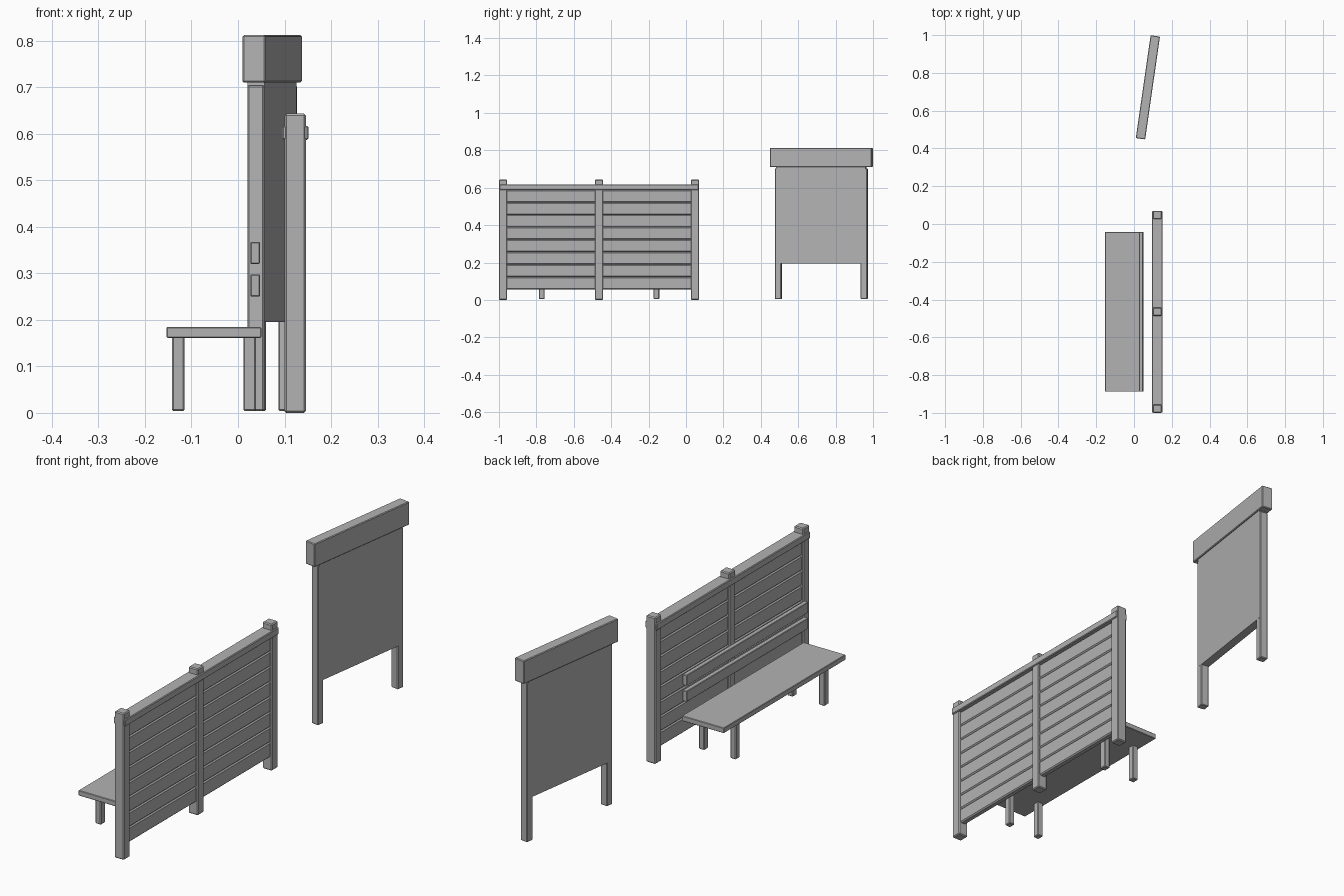
import bpy
import math
from mathutils import Matrix, Vector

if "Cube" in bpy.data.objects:
    bpy.data.objects.remove(bpy.data.objects["Cube"], do_unlink=True)

grey = bpy.data.materials.new("plain grey")
grey.use_nodes = True
grey.diffuse_color = (0.45, 0.45, 0.45, 1)
grey.node_tree.nodes["Principled BSDF"].inputs["Base Color"].default_value = grey.diffuse_color


def box(name, size, centre, bevel=0.002, place=Matrix.Identity(4)):
    """Box with lightly chamfered edges, optionally moved into a parent frame."""
    bpy.ops.mesh.primitive_cube_add(size=1)
    obj = bpy.context.object
    obj.name = name
    obj.data.transform(Matrix.Translation(Vector(centre)) @ Matrix.Diagonal((*size, 1)))
    obj.matrix_world = place
    obj.data.materials.append(grey)
    if bevel:
        mod = obj.modifiers.new("chamfer", "BEVEL")
        mod.width = bevel
        mod.segments = 1
    return obj


# Fence: three posts, a top rail and two bays of horizontal planks
mid_y = -0.465
fence_x = 0.123
half_span = 0.513
post_w = 0.044
for side, label in ((-1, "front"), (0, "middle"), (1, "back")):
    box(f"fence_post_{label}", (0.046, post_w, 0.643),
        (fence_x, mid_y + side * half_span, 0.3215), 0.004)
box("fence_top_rail", (0.057, 1.066, 0.03), (fence_x, mid_y, 0.602), 0.003)

planks = 8
bottom, top = 0.057, 0.588
plank_h = (top - bottom) / planks
for side, label in ((-1, "front"), (1, "back")):
    for i in range(planks):
        box(f"fence_plank_{label}_{i + 1}", (0.028, half_span - post_w + 0.01, plank_h),
            (fence_x, mid_y + side * half_span / 2, bottom + plank_h * (i + 0.5)), 0.005)

# Bench: seat board, four legs and two floating back slats
box("bench_seat", (0.204, 0.845, 0.023), (-0.052, mid_y, 0.173), 0.002)
for x, across in ((-0.1285, "outer"), (0.025, "inner")):
    for side, along in ((-1, "front"), (1, "back")):
        box(f"bench_leg_{across}_{along}", (0.027, 0.03, 0.16),
            (x, mid_y + side * 0.307, 0.084), 0.003)
for z, label in ((0.274, "lower"), (0.344, "upper")):
    box(f"bench_back_slat_{label}", (0.021, 0.845, 0.047), (0.037, mid_y, z), 0.002)

# Notice board: turned slightly about the vertical
turn = Matrix.Translation((0.0735, 0.7235, 0)) @ Matrix.Rotation(math.radians(-8.2), 4, "Z")
for side, label in ((-1, "front"), (1, "back")):
    box(f"board_post_{label}", (0.036, 0.034, 0.7), (0, side * 0.232, 0.354), 0.003, turn)
box("board_panel", (0.037, 0.482, 0.517), (0, 0, 0.4535), 0, turn)
box("board_header", (0.05, 0.55, 0.102), (0, 0, 0.761), 0.003, turn)
